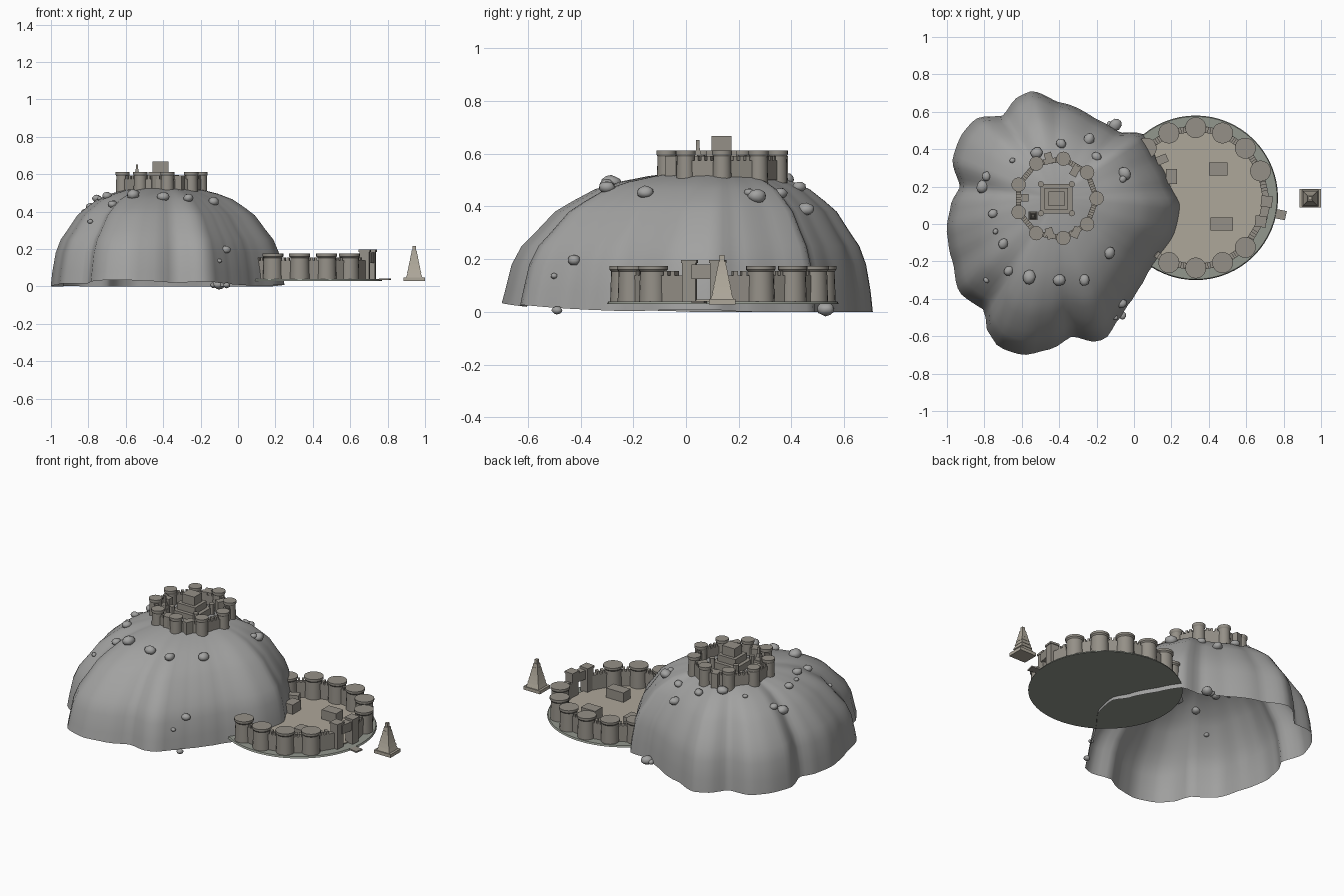
import bpy, bmesh, random
from math import sin, cos, pi, radians, atan2, hypot, tau
from mathutils import Matrix, Vector

if "Cube" in bpy.data.objects:
    bpy.data.objects.remove(bpy.data.objects["Cube"])

random.seed(4)


def material(name, rgb):
    m = bpy.data.materials.new(name)
    m.diffuse_color = (*rgb, 1)
    m.use_nodes = True
    m.node_tree.nodes["Principled BSDF"].inputs["Base Color"].default_value = m.diffuse_color
    return m


ROCK = material("rock", (0.36, 0.36, 0.355))
STONE = material("stone", (0.30, 0.28, 0.245))
SAND = material("sand", (0.42, 0.385, 0.32))
MOSS = material("moss", (0.29, 0.31, 0.27))


def finish(bm, name, mat, smooth=None):
    me = bpy.data.meshes.new(name)
    bm.to_mesh(me)
    bm.free()
    ob = bpy.data.objects.new(name, me)
    bpy.context.collection.objects.link(ob)
    me.materials.append(mat)
    if smooth:
        bpy.context.view_layer.objects.active = ob
        ob.select_set(True)
        bpy.ops.object.shade_smooth_by_angle(angle=radians(smooth))
        ob.select_set(False)
    return ob


def box(bm, x, y, z0, z1, sx, sy, rot=0.0):
    m = (Matrix.Translation((x, y, (z0 + z1) / 2)) @ Matrix.Rotation(rot, 4, 'Z')
         @ Matrix.Diagonal((sx, sy, z1 - z0, 1)))
    bmesh.ops.create_cube(bm, size=1, matrix=m)


def cone(bm, x, y, z0, z1, r0, r1, n=20, rot=0.0):
    m = Matrix.Translation((x, y, (z0 + z1) / 2)) @ Matrix.Rotation(rot, 4, 'Z')
    bmesh.ops.create_cone(bm, cap_ends=True, segments=n, radius1=r0, radius2=r1,
                          depth=z1 - z0, matrix=m)


# Hill: fluted outline swept up a dome profile, open underneath
HC = (-0.41, 0.14)
outline = [(-.55, .71), (-.4, .65), (-.2, .56), (-.08, .49), (.05, .48), (.12, .36),
           (.2, .2), (.25, .1), (.22, -.05), (.13, -.18), (.08, -.25), (.03, -.34),
           (-.03, -.43), (-.09, -.52), (-.15, -.61), (-.2, -.63), (-.33, -.6),
           (-.45, -.67), (-.6, -.7), (-.72, -.66), (-.78, -.58), (-.8, -.46),
           (-.93, -.37), (-.97, -.2), (-1.0, -.05), (-.98, .1), (-.93, .2),
           (-.97, .35), (-.92, .48), (-.85, .56), (-.7, .58), (-.62, .68)]
polar = sorted((atan2(y - HC[1], x - HC[0]) % tau, hypot(x - HC[0], y - HC[1]))
               for x, y in outline)
profile = [(1, 0), (.985, .08), (.955, .18), (.91, .25), (.85, .3), (.76, .38),
           (.68, .42), (.58, .465), (.46, .495), (.34, .515), (.2, .53), (.08, .535)]


def rim(a):
    """Outline radius at angle a, eased between the given points."""
    a %= tau
    pts = [(polar[-1][0] - tau, polar[-1][1])] + polar + [(polar[0][0] + tau, polar[0][1])]
    for (a0, r0), (a1, r1) in zip(pts, pts[1:]):
        if a0 <= a <= a1:
            t = (a - a0) / (a1 - a0)
            t = .5 * t + .5 * t * t * (3 - 2 * t)
            return r0 + (r1 - r0) * t
    return r0


def foot(r):
    return max(0, min(.035, .13 * (r - .6)))


def ground(x, y):
    """Height of the hill above a point."""
    s = hypot(x - HC[0], y - HC[1]) / rim(atan2(y - HC[1], x - HC[0]))
    for (s0, z0), (s1, z1) in zip(profile, profile[1:]):
        if s >= s1:
            return z0 + (z1 - z0) * (s0 - min(s, 1)) / (s0 - s1)
    return .535


N = 128
bm = bmesh.new()
rings = []
for s, z in profile:
    ring = []
    for i in range(N):
        a = tau * i / N
        r = rim(a)
        ring.append(bm.verts.new((HC[0] + s * r * cos(a), HC[1] + s * r * sin(a),
                                  z if z else foot(r))))
    rings.append(ring)
for lo, hi in zip(rings, rings[1:]):
    for i in range(N):
        j = (i + 1) % N
        bm.faces.new((lo[i], lo[j], hi[j], hi[i]))
bm.faces.new(rings[-1])
finish(bm, "hill", ROCK, 50)

# Boulders scattered over the hill
boulders = [(-.1, .53, .035), (-.13, .53, .02), (-.24, .455, .032), (-.05, .27, .036),
            (-.06, .24, .02), (-.2, .36, .027), (-.39, .43, .027), (-.52, .38, .032),
            (-.65, .34, .015), (-.79, .255, .025), (-.81, .2, .035), (-.755, .055, .025),
            (-.7, -.105, .028), (-.74, -.04, .015), (-.67, -.25, .027),
            (-.56, -.285, .038), (-.4, -.3, .033), (-.265, -.3, .03),
            (-.13, -.155, .032), (-.065, -.425, .027), (-.06, -.49, .02),
            (-.1, -.5, .015), (-.79, -.3, .016)]
bm = bmesh.new()
for x, y, r in boulders:
    m = (Matrix.Translation((x, y, ground(x, y) + .3 * r))
         @ Matrix.Rotation(random.uniform(0, pi), 4, 'Z') @ Matrix.Diagonal((1.05, .9, .75, 1)))
    new = bmesh.ops.create_icosphere(bm, subdivisions=2, radius=r, matrix=m)
    for v in new["verts"]:
        v.co += Vector([random.uniform(-.06, .06) * r for _ in range(3)])
finish(bm, "boulders", ROCK, 50)


# Shared fortress pieces
def tower(bm, x, y, z0, z1, r):
    cone(bm, x, y, z0, z1 - .022, r * .95, r * .88)
    cone(bm, x, y, z1 - .022, z1 - .014, r * .88, r)
    cone(bm, x, y, z1 - .014, z1, r, r)


def wall(bm, p, q, z0, z1, thick, gap, merlons):
    """Wall between two points; merlons fill the free length between towers."""
    dx, dy = q[0] - p[0], q[1] - p[1]
    length, rot = hypot(dx, dy), atan2(dy, dx)
    box(bm, (p[0] + q[0]) / 2, (p[1] + q[1]) / 2, z0, z1, length, thick, rot)
    free = length - 2 * gap
    for i in range(merlons):
        t = (gap + free * (i + .5) / merlons) / length
        box(bm, p[0] + dx * t, p[1] + dy * t, z1, z1 + .017,
            free / merlons * .55, thick, rot)


def on_ring(c, r, deg):
    a = radians(deg)
    return c[0] + r * cos(a), c[1] + r * sin(a)


# Upper fortress ring
UC = (-.415, .137)
bm = bmesh.new()
ring = [on_ring(UC, .215, 40 * k) for k in range(9)]
for k, p in enumerate(ring):
    tower(bm, *p, .49, .612, .038)
    wall(bm, p, ring[(k + 1) % 9], .5, .575, .028, .035, 3)
finish(bm, "upper_walls", STONE, 30)

# Houses against the upper wall
bm = bmesh.new()
for x, y, rot in [(-.455, .352, .3), (-.585, .14, 0), (-.45, -.05, .3),
                  (-.31, -.045, -.4), (-.315, .285, -.5)]:
    box(bm, x, y, .5, .592, .04, .06 if rot else .04, rot)
finish(bm, "upper_houses", STONE)

# Stepped keep with corner turrets
bm = bmesh.new()
for z0, z1, sx, sy in [(.5, .572, .17, .16), (.572, .612, .125, .115), (.612, .667, .086, .076)]:
    box(bm, -.415, .135, z0, z1, sx, sy)
for sx in (-1, 1):
    for sy in (-1, 1):
        cone(bm, -.415 + sx * .083, .135 + sy * .078, .5, .595, .016, .016, 12)
finish(bm, "keep", STONE, 30)


# Shrine with tapering tiers and a finial
def spire(bm, x, y, z0, z1, w0, w1, tiers):
    h = (z1 - z0) / tiers
    for i in range(tiers):
        w = w0 + (w1 - w0) * i / max(1, tiers - 1)
        cone(bm, x, y, z0 + i * h, z0 + (i + 1) * h, w * .707, w * .56, 4, pi / 4)


bm = bmesh.new()
box(bm, -.54, .045, .5, .575, .046, .046)
spire(bm, -.54, .045, .575, .632, .038, .016, 3)
box(bm, -.54, .045, .632, .652, .013, .013)
finish(bm, "upper_shrine", STONE)

# Lower ward: mossy base and sandy court
LC = (.33, .14)
bm = bmesh.new()
cone(bm, *LC, .03, .04, .44, .435, 64)
finish(bm, "ward_base", MOSS, 30)
bm = bmesh.new()
cone(bm, *LC, .038, .046, .37, .37, 64)
finish(bm, "ward_court", SAND, 30)

# Lower wall, broken by the gate on the right
bm = bmesh.new()
ring = [on_ring(LC, .375, d / 2) for d in range(45, 271, 45)]
ring2 = [on_ring(LC, .375, -d / 2) for d in range(90, 271, 45)]
gate = [on_ring(LC, .38, -3), on_ring(LC, .37, -20)]
for p in ring + ring2:
    tower(bm, *p, .035, .175, .056)
for chain in ([gate[0]] + ring, [gate[1]] + ring2):
    for p, q in zip(chain, chain[1:]):
        wall(bm, p, q, .035, .138, .034, .05, 2)
finish(bm, "lower_walls", STONE, 30)

# Gatehouse and threshold
bm = bmesh.new()
for p in gate:
    box(bm, *p, .035, .185, .052, .052, -.1)
    box(bm, *p, .185, .197, .06, .06, -.1)
box(bm, *on_ring(LC, .375, -11.5), .125, .18, .045, .08, -.2)
box(bm, .785, .05, .033, .042, .055, .05, -.2)
finish(bm, "gatehouse", STONE)

# Ward buildings
bm = bmesh.new()
for x, y, sx, sy, rot in [(.45, .295, .1, .07, 0), (.47, 0, .12, .07, 0),
                          (.2, .255, .06, .08, 0), (.15, .345, .06, .045, .4)]:
    box(bm, x, y, .04, .105, sx, sy, rot)
finish(bm, "ward_buildings", STONE)

# Outlying stepped monument
bm = bmesh.new()
box(bm, .942, .137, .028, .048, .116, .1)
spire(bm, .942, .137, .048, .192, .088, .034, 6)
box(bm, .942, .137, .192, .215, .018, .018)
finish(bm, "monument", SAND)
